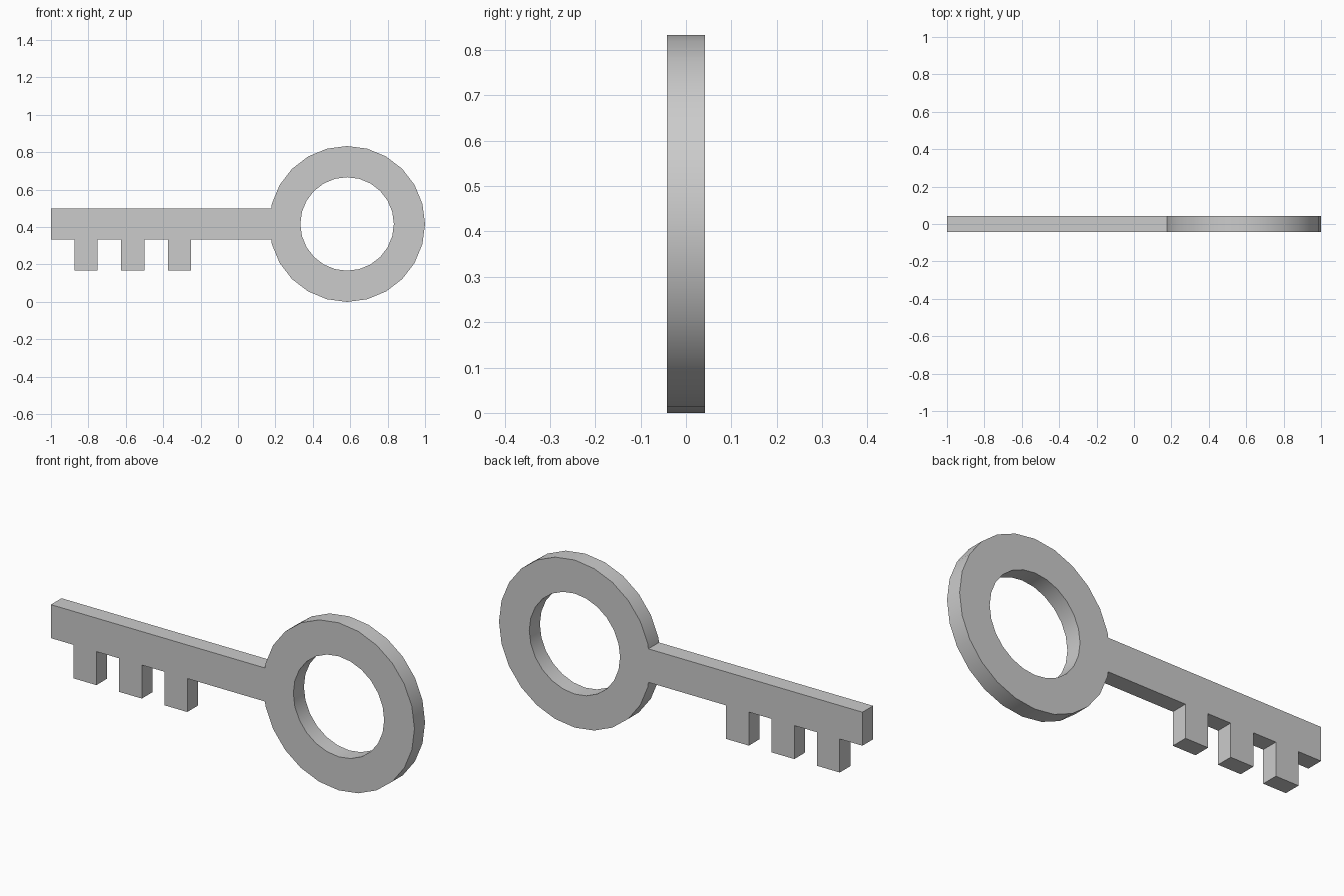
import bpy, bmesh
from math import sin, cos, radians, tau

if "Cube" in bpy.data.objects:
    bpy.data.objects.remove(bpy.data.objects["Cube"])

T = 1 / 24            # half thickness
CX, CZ = 7 / 12, 5 / 12   # ring centre
R_OUT, R_IN, SIDES = 5 / 12, 0.25, 24


def make_object(name, bm):
    bmesh.ops.recalc_face_normals(bm, faces=bm.faces)
    mesh = bpy.data.meshes.new(name)
    bm.to_mesh(mesh)
    bm.free()
    obj = bpy.data.objects.new(name, mesh)
    bpy.context.collection.objects.link(obj)
    bpy.ops.object.select_all(action='DESELECT')
    obj.select_set(True)
    bpy.context.view_layer.objects.active = obj
    bpy.ops.object.shade_smooth_by_angle(angle=radians(30))
    return obj


# Ring handle: rectangular section swept round the centre
bm = bmesh.new()
section = [(R_OUT, -T), (R_OUT, T), (R_IN, T), (R_IN, -T)]
loops = []
for i in range(SIDES):
    a = tau * i / SIDES
    loops.append([bm.verts.new((CX + r * cos(a), y, CZ + r * sin(a))) for r, y in section])
for i in range(SIDES):
    p, q = loops[i], loops[(i + 1) % SIDES]
    for k in range(4):
        n = (k + 1) % 4
        bm.faces.new((p[k], p[n], q[n], q[k]))
make_object("ring_handle", bm)

# Shaft with three teeth: one outline whose right end meets the ring's rim
top, bottom, tooth_z = 0.5, 1 / 3, 1 / 6
slope = (1 - cos(tau / SIDES)) / sin(tau / SIDES)
join_x = CX - R_OUT + slope * (top - CZ)
outline = [(-1, top), (-1, bottom)]
for x in (-0.875, -0.625, -0.375):
    outline += [(x, bottom), (x, tooth_z), (x + 0.125, tooth_z), (x + 0.125, bottom)]
outline += [(join_x, bottom), (CX - R_OUT, CZ), (join_x, top)]

bm = bmesh.new()
face = bm.faces.new([bm.verts.new((x, -T, z)) for x, z in outline])
result = bmesh.ops.extrude_face_region(bm, geom=[face])
verts = [g for g in result["geom"] if isinstance(g, bmesh.types.BMVert)]
bmesh.ops.translate(bm, verts=verts, vec=(0, 2 * T, 0))
# Leave the hidden joint with the ring open
joint = [f for f in bm.faces if len(f.verts) == 4 and f.calc_center_median().x > 0.1
         and abs(f.normal.z) < 0.9 and all(v.co.x > 0.1 for v in f.verts)]
bmesh.ops.delete(bm, geom=joint, context='FACES_ONLY')
make_object("shaft_and_teeth", bm)
